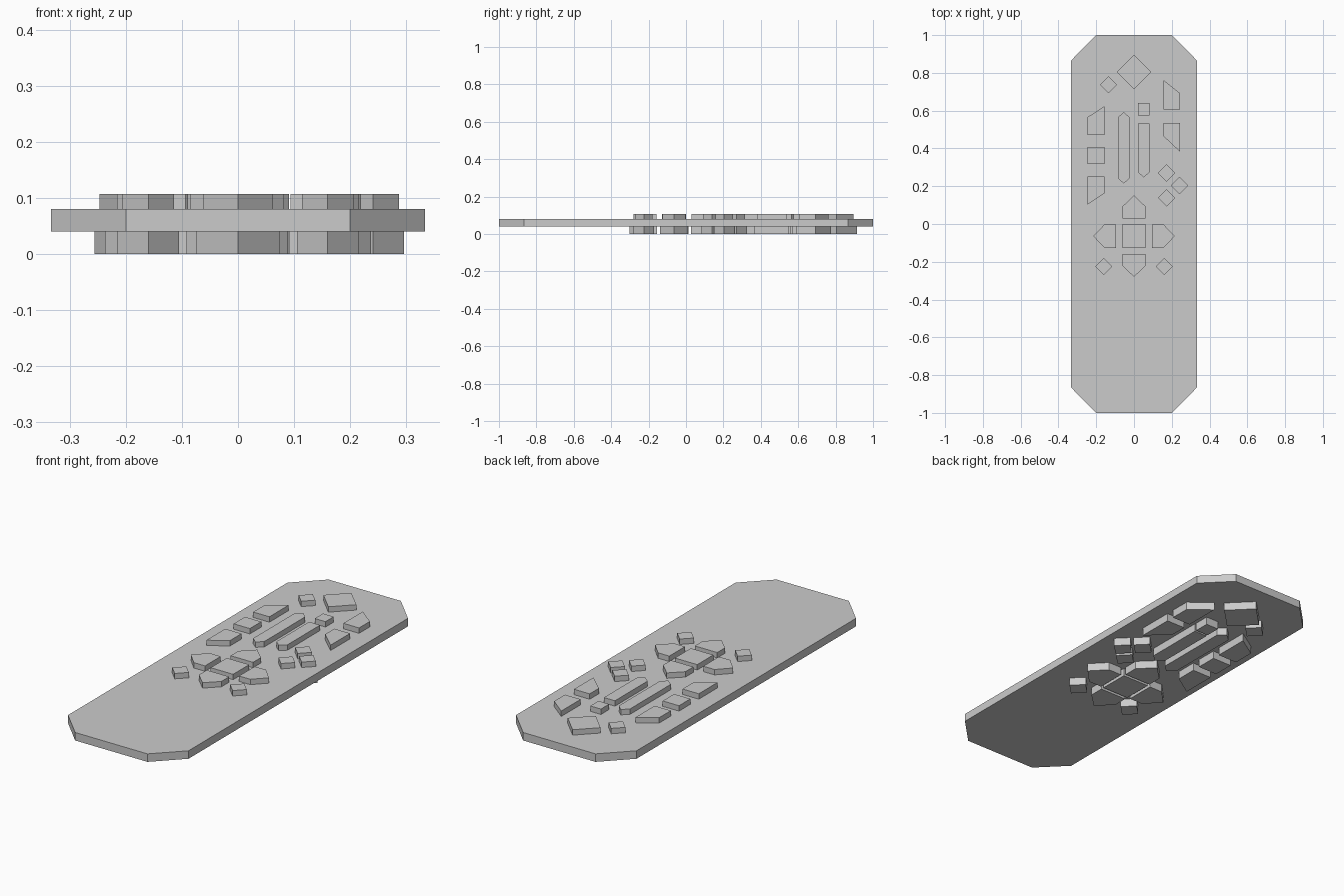
import bpy
import bmesh
from mathutils import Vector, Matrix

cube = bpy.data.objects.get("Cube")
if cube:
    bpy.data.objects.remove(cube, do_unlink=True)

grey = bpy.data.materials.new("plain grey")
grey.use_nodes = True
colour = (0.6, 0.6, 0.6, 1)
grey.diffuse_color = colour
grey.node_tree.nodes["Principled BSDF"].inputs["Base Color"].default_value = colour

FLOOR, PAD_LOW, PAD_HIGH, KEY_TOP = 0, 0.04, 0.08, 0.107
FLARE = 1.2  # hidden flange is wider than the key cap


def prism(name, outline, low, high):
    bm = bmesh.new()
    face = bm.faces.new([bm.verts.new((p[0], p[1], low)) for p in outline])
    top = bmesh.ops.extrude_face_region(bm, geom=[face])["geom"]
    verts = [g for g in top if isinstance(g, bmesh.types.BMVert)]
    bmesh.ops.translate(bm, verts=verts, vec=(0, 0, high - low))
    bmesh.ops.recalc_face_normals(bm, faces=bm.faces[:])
    mesh = bpy.data.meshes.new(name)
    bm.to_mesh(mesh)
    bm.free()
    mesh.materials.append(grey)
    obj = bpy.data.objects.new(name, mesh)
    bpy.context.collection.objects.link(obj)
    return obj


def key(name, outline, shift=Vector((0, 0))):
    """Key cap above the pad and its wider flange below."""
    pts = [Vector(p) for p in outline]
    xs, ys = [p.x for p in pts], [p.y for p in pts]
    mid = Vector((min(xs) + max(xs), min(ys) + max(ys))) / 2
    prism(name + "_cap", pts, PAD_HIGH, KEY_TOP)
    prism(name + "_flange", [mid + (p - mid) * FLARE + shift for p in pts],
          FLOOR, PAD_LOW)


def diamond(name, x, y, r):
    key(name, [(x - r, y), (x, y - r), (x + r, y), (x, y + r)])


def block(name, x0, x1, left, right):
    """Four-sided key with upright sides; left and right are (low, high)."""
    key(name, [(x0, left[0]), (x1, right[0]), (x1, right[1]), (x0, left[1])])


# Pad with chamfered corners
prism("pad", [(-0.2, -1), (0.2, -1), (0.333, -0.866), (0.333, 0.866),
              (0.2, 1), (-0.2, 1), (-0.333, 0.866), (-0.333, -0.866)],
      PAD_LOW, PAD_HIGH)

# Diamond keys
diamond("power_key", 0, 0.804, 0.091)
for i, (x, y) in enumerate([(-0.135, 0.737), (0.173, 0.27), (0.241, 0.204),
                            (0.173, 0.138), (-0.16, -0.225), (0.16, -0.225)]):
    diamond(f"small_diamond_key_{i + 1}", x, y, 0.046)

# Side columns
L0, L1, R0, R1 = -0.247, -0.157, 0.157, 0.244
block("left_upper_key", L0, L1, (0.472, 0.565), (0.472, 0.623))
block("left_middle_key", L0, L1, (0.318, 0.408), (0.318, 0.408))
block("left_lower_key", L0, L1, (0.103, 0.252), (0.162, 0.252))
block("right_upper_key", R0, R1, (0.607, 0.761), (0.607, 0.692))
block("right_lower_key", R0, R1, (0.464, 0.536), (0.382, 0.536))

# Long rocker keys and the square above one
key("left_rocker", [(-0.085, 0.241), (-0.054, 0.215), (-0.024, 0.241),
                    (-0.024, 0.565), (-0.054, 0.592), (-0.085, 0.565)])
key("right_rocker", [(0.021, 0.273), (0.052, 0.247), (0.082, 0.273),
                     (0.082, 0.531), (0.021, 0.531)])
block("small_square_key", 0.022, 0.081, (0.575, 0.64), (0.575, 0.64))

# Direction pad: centre square and four arrows
centre = Vector((0, -0.064))
block("centre_key", -0.062, 0.062, (-0.127, 0), (-0.127, 0))
arrow = [(-0.062, 0.094), (0.062, 0.094), (0.062, 0.156), (0, 0.216), (-0.062, 0.156)]
for name, quarter in (("up", 0), ("left", 1), ("down", 2), ("right", 3)):
    turn = Matrix.Rotation(quarter * 1.570796, 2)
    key(name + "_arrow_key", [centre + turn @ Vector(p) for p in arrow],
        turn @ Vector((0, 0.009)))
